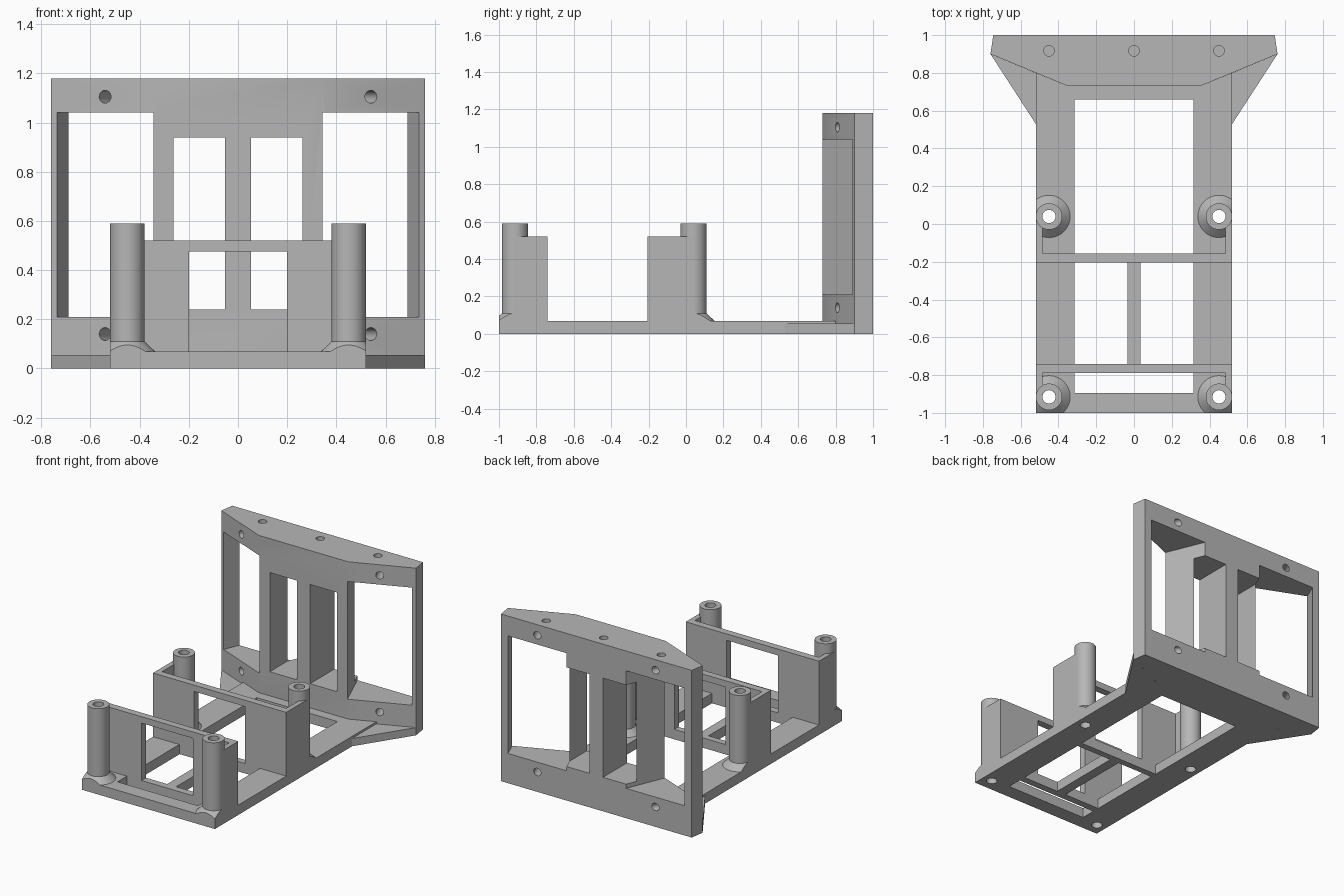
import bpy
import bmesh
import math
from mathutils import Vector

cube = bpy.data.objects.get("Cube")
if cube:
    bpy.data.objects.remove(cube, do_unlink=True)

GREY = (0.47, 0.47, 0.47, 1.0)
grey = bpy.data.materials.new("plain grey")
grey.use_nodes = True
grey.diffuse_color = GREY
grey.node_tree.nodes["Principled BSDF"].inputs["Base Color"].default_value = GREY


def add_object(name, bm):
    bmesh.ops.recalc_face_normals(bm, faces=bm.faces)
    mesh = bpy.data.meshes.new(name)
    bm.to_mesh(mesh)
    bm.free()
    mesh.materials.append(grey)
    obj = bpy.data.objects.new(name, mesh)
    bpy.context.collection.objects.link(obj)
    return obj


def prism(name, outline, z0, z1):
    bm = bmesh.new()
    face = bm.faces.new([bm.verts.new((x, y, z0)) for x, y in outline])
    top = bmesh.ops.extrude_face_region(bm, geom=[face])["geom"]
    verts = [v for v in top if isinstance(v, bmesh.types.BMVert)]
    bmesh.ops.translate(bm, vec=(0, 0, z1 - z0), verts=verts)
    return add_object(name, bm)


def box(name, x0, x1, y0, y1, z0, z1):
    return prism(name, [(x0, y0), (x1, y0), (x1, y1), (x0, y1)], z0, z1)


def rod(name, centre, radius, length, axis=(0, 0, 1)):
    bm = bmesh.new()
    bmesh.ops.create_cone(bm, cap_ends=True, segments=32, radius1=radius,
                          radius2=radius, depth=length)
    obj = add_object(name, bm)
    turn = Vector((0, 0, 1)).rotation_difference(Vector(axis)).to_matrix().to_4x4()
    obj.data.transform(turn)
    obj.data.transform(turn.Translation(centre))
    return obj


def lathe(name, profile, x, y, steps=64):
    bm = bmesh.new()
    rings = []
    for i in range(steps):
        a = math.tau * i / steps
        rings.append([bm.verts.new((x + r * math.cos(a), y + r * math.sin(a), z))
                      for r, z in profile])
    n = len(profile)
    for i in range(steps):
        a, b = rings[i], rings[(i + 1) % steps]
        for j in range(n):
            k = (j + 1) % n
            bm.faces.new((a[j], b[j], b[k], a[k]))
    return add_object(name, bm)


def boolean(obj, cutter, operation="DIFFERENCE"):
    mod = obj.modifiers.new("cut", "BOOLEAN")
    mod.operation = operation
    mod.solver = "EXACT"
    mod.object = cutter
    bpy.context.view_layer.objects.active = obj
    bpy.ops.object.modifier_apply(modifier=mod.name)
    bpy.data.objects.remove(cutter, do_unlink=True)


def smooth(obj):
    bpy.ops.object.select_all(action="DESELECT")
    obj.select_set(True)
    bpy.context.view_layer.objects.active = obj
    bpy.ops.object.shade_smooth_by_angle(angle=math.radians(30))


SIDES = (("left", 1), ("right", -1))
HALF = 0.52          # half width of the tray
FLOOR = 0.07         # tray thickness
POST_X = 0.45
POSTS_Y = (("front", -0.915), ("middle", 0.04))

# Tray with its openings and screw holes
half = [(HALF, -1), (HALF, 0.8), (0.35, 0.73)]
tray = prism("base_tray", half + [(-x, y) for x, y in reversed(half)], 0, FLOOR)
boolean(tray, box("slot_cutter", -0.315, 0.315, -0.895, -0.79, -1, 1))
boolean(tray, box("rear_cutter", -0.315, 0.315, -0.155, 0.66, -1, 1))
for _, s in SIDES:
    inner, outer = sorted((s * 0.035, s * 0.315))
    boolean(tray, box("bay_cutter", inner, outer, -0.74, -0.2, -1, 1))
    for _, y in POSTS_Y:
        boolean(tray, rod("screw_cutter", (s * POST_X, y, 0), 0.035, 1))
smooth(tray)

# Cross walls with a wide window
for name, y0, y1 in (("front", -0.79, -0.74), ("middle", -0.205, -0.155)):
    wall = box(name + "_cross_wall", -HALF, HALF, y0, y1, FLOOR, 0.52)
    boolean(wall, box("window_cutter", -0.2, 0.2, y0 - 0.1, y1 + 0.1, 0, 0.475))

# Hollow posts with flared feet, tied to the walls by thin side panels
foot = [(0.035, FLOOR), (0.112, FLOOR), (0.07, 0.11), (0.07, 0.59), (0.035, 0.59)]
for side, s in SIDES:
    for place, y in POSTS_Y:
        post = lathe(f"{place}_{side}_post", foot, s * POST_X, y)
        boolean(post, box("trim", -HALF, HALF, -1, 1, -1, 2), "INTERSECT")
        smooth(post)
        wall_y = -0.79 if place == "front" else -0.155
        x0, x1 = sorted((s * 0.485, s * HALF))
        y0, y1 = sorted((wall_y, y))
        box(f"{place}_{side}_side_panel", x0, x1, y0, y1, FLOOR, 0.52)

# Upright rear frame with angled wings
half = [(0.35, 0.73), (0.76, 0.9), (0.745, 1)]
frame = prism("rear_frame", half + [(-x, y) for x, y in reversed(half)], 0, 1.18)
for _, s in SIDES:
    x0, x1 = sorted((s * 0.052, s * 0.263))
    boolean(frame, box("centre_window_cutter", x0, x1, 0.5, 1.2, 0.24, 0.94))
    # wing openings run square to the angled faces
    normal = Vector((s * 0.383, -0.924))
    a, b = Vector((s * 0.345, 0.728)), Vector((s * 0.735, 0.89))
    opening = [a + normal * 0.3, b + normal * 0.3, b - normal * 0.5, a - normal * 0.5]
    boolean(frame, prism("wing_cutter", opening, 0.21, 1.04))
    for z in (0.14, 1.105):
        boolean(frame, rod("bolt_cutter", (s * 0.54, 0.81, z), 0.026, 1,
                           (normal.x, normal.y, 0)))
for x in (-POST_X, 0, POST_X):
    boolean(frame, rod("top_hole_cutter", (x, 0.917, 1.18), 0.028, 0.2))
smooth(frame)

# Floor gussets between tray and wings
for side, s in SIDES:
    prism(side + "_gusset", [(s * HALF, 0.53), (s * 0.76, 0.9), (s * HALF, 0.8)], 0, 0.055)
